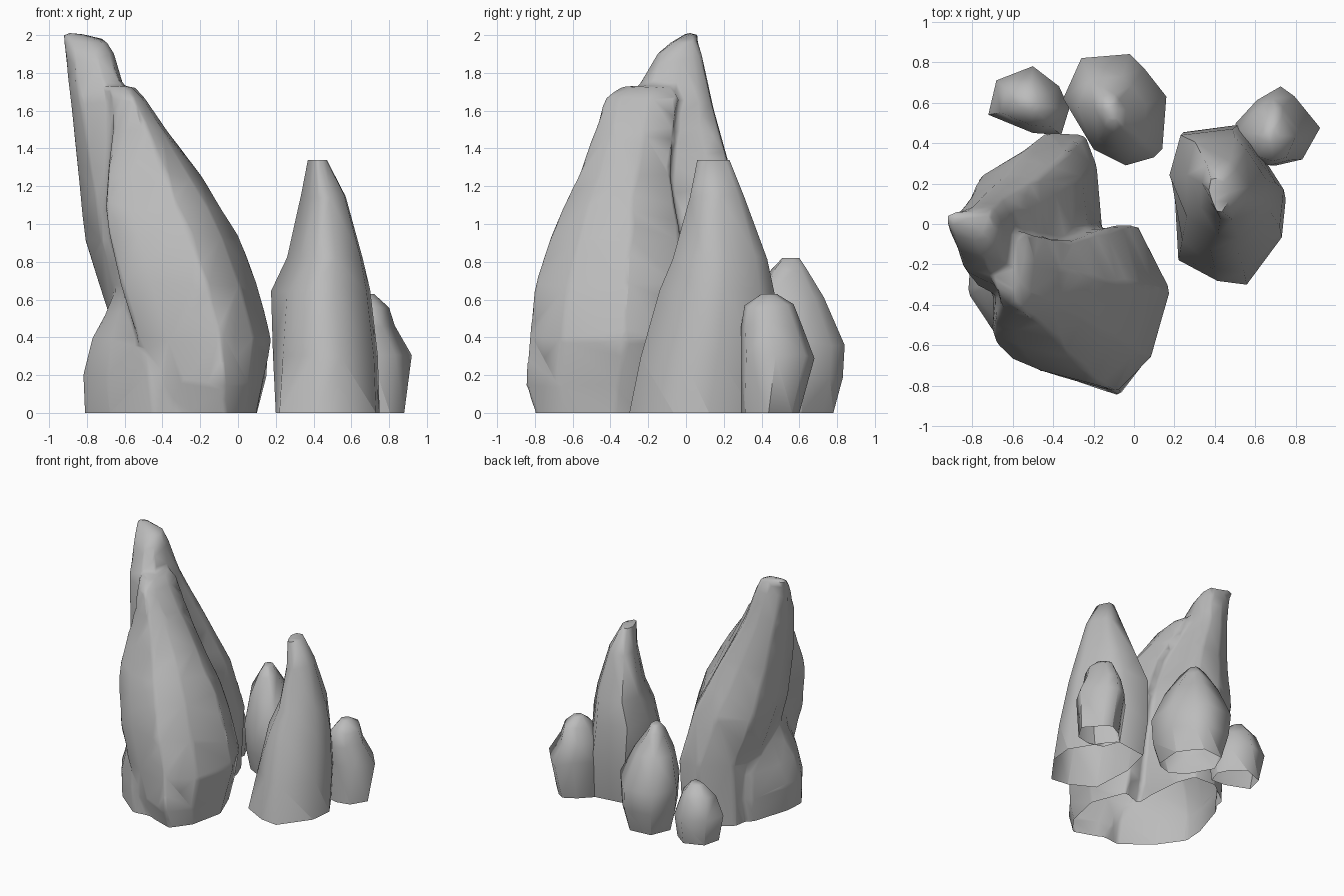
import bpy, bmesh, math, random

random.seed(4)
cube = bpy.data.objects.get("Cube")
if cube:
    bpy.data.objects.remove(cube, do_unlink=True)

stone = bpy.data.materials.new("grey_stone")
stone.use_nodes = True
GREY = (.5, .5, .5, 1)
stone.diffuse_color = GREY
bsdf = stone.node_tree.nodes["Principled BSDF"]
bsdf.inputs["Base Color"].default_value = GREY
bsdf.inputs["Roughness"].default_value = .9


def normalised(outline):
    """Scale an outline to the unit square."""
    xs, ys = zip(*outline)
    return [((x - min(xs)) / (max(xs) - min(xs)), (y - min(ys)) / (max(ys) - min(ys)))
            for x, y in outline]


def loft(bm, outline, rings, upper=None):
    """Loft through rings of (z, x min, x max, y min, y max); upper is the outline from z .7 up."""
    low, high = normalised(outline), normalised(upper or outline)
    # a buried root below the ground gives a clean edge when it is cut off
    rings = [(-.1, *rings[0][1:])] + rings
    n = len(low)
    loops = []
    for i, (z, x0, x1, y0, y1) in enumerate(rings):
        chip = .015 if 1 < i < len(rings) - 1 else 0
        t = min(1, max(0, z / .7))
        loop = []
        for (u, v), (p, q) in zip(low, high):
            u, v = u + (p - u) * t, v + (q - v) * t
            loop.append(bm.verts.new((x0 + u * (x1 - x0), y0 + v * (y1 - y0),
                                      z + random.uniform(-chip, chip))))
        loops.append(loop)
    faces = [bm.faces.new(loops[0]), bm.faces.new(loops[-1])]
    for a, b in zip(loops, loops[1:]):
        for i in range(n):
            j = (i + 1) % n
            faces.append(bm.faces.new((a[i], a[j], b[j], b[i])))
    faces = bmesh.ops.triangulate(bm, faces=faces, quad_method='SHORT_EDGE')["faces"]
    bmesh.ops.recalc_face_normals(bm, faces=faces)


def rock(name, *parts, fuse=False):
    """Make one rock from lofts, optionally fused into one skin, open underneath."""
    bm = bmesh.new()
    for part in parts:
        loft(bm, *part)
    mesh = bpy.data.meshes.new(name)
    bm.to_mesh(mesh)
    obj = bpy.data.objects.new(name, mesh)
    bpy.context.collection.objects.link(obj)
    if fuse:
        remesh = obj.modifiers.new("fuse", 'REMESH')
        remesh.mode = 'VOXEL'
        remesh.voxel_size = .02
        soften = obj.modifiers.new("soften", 'SMOOTH')
        soften.factor, soften.iterations = .5, 4
        thin = obj.modifiers.new("thin", 'DECIMATE')
        thin.ratio = .03
        fused = bpy.data.meshes.new_from_object(
            obj.evaluated_get(bpy.context.evaluated_depsgraph_get()))
        obj.modifiers.clear()
        bm.clear()
        bm.from_mesh(fused)
        bpy.data.meshes.remove(fused)
    # cut the root off level with the ground
    bmesh.ops.bisect_plane(bm, geom=bm.verts[:] + bm.edges[:] + bm.faces[:],
                           plane_co=(0, 0, 0), plane_no=(0, 0, 1), clear_inner=True)
    bm.to_mesh(mesh)
    bm.free()
    mesh.materials.clear()
    mesh.materials.append(stone)
    bpy.ops.object.select_all(action='DESELECT')
    obj.select_set(True)
    bpy.context.view_layer.objects.active = obj
    bpy.ops.object.shade_smooth_by_angle(angle=math.radians(65))


# Tall leaning peak
peak = ([(-.17, 0), (-.2, .28), (-.27, .43), (-.5, .44), (-.75, .28),
         (-.8, 0), (-.7, -.35), (-.4, -.5), (-.2, -.4)],
        [(0, -.68, -.17, -.5, .42), (.5, -.68, -.16, -.5, .45), (.9, -.81, -.23, -.45, .37),
         (1.3, -.85, -.41, -.4, .23), (1.65, -.885, -.58, -.3, .14),
         (1.9, -.915, -.66, -.15, .085), (1.97, -.925, -.7, -.08, .065), (2.01, -.935, -.85, 0, .06)])

# Broad slab leaning on the front of the peak, its ridge running back into it
slab = ([(.17, -.33), (-.03, 0), (-.43, -.1), (-.68, -.3), (-.69, -.69),
         (-.5, -.76), (-.15, -.84), (.06, -.66)],
        [(0, -.36, .1, -.8, -.1), (.15, -.42, .13, -.85, -.04), (.4, -.53, .18, -.83, 0),
         (.68, -.62, .1, -.8, 0), (.93, -.68, .01, -.72, -.02), (1.08, -.7, -.08, -.66, -.05),
         (1.25, -.69, -.19, -.57, -.08), (1.5, -.66, -.37, -.48, -.06),
         (1.66, -.67, -.49, -.43, -.03), (1.73, -.7, -.55, -.34, -.07)])

# Low boulder at the foot of the peak
boulder = ([(-.81, -.33), (-.8, -.15), (-.71, .18), (-.5, .28), (-.3, -.2),
            (-.3, -.7), (-.48, -.73), (-.69, -.53)],
           [(0, -.81, -.25, -.73, .22), (.2, -.82, -.27, -.73, .25), (.4, -.77, -.35, -.67, .23),
            (.53, -.7, -.4, -.6, .18), (.7, -.63, -.48, -.5, .05)])

rock("main_crag", peak, slab, boulder, fuse=True)

# Separate middle spire, its near corner chamfered away towards the top
rock("middle_spire", (
    [(.24, .46), (.52, .5), (.6, .4), (.75, .15), (.73, -.05),
     (.55, -.3), (.4, -.28), (.2, -.17), (.18, .2)],
    [(0, .2, .75, -.3, .45), (.3, .185, .74, -.24, .49), (.64, .175, .7, -.14, .47),
     (.82, .26, .66, -.07, .43), (1.15, .335, .57, .02, .31), (1.34, .37, .47, .06, .23)],
    [(.24, .46), (.52, .5), (.6, .4), (.75, .15), (.73, -.05),
     (.55, -.3), (.4, -.28), (.28, -.06), (.18, .2)]))

# Small stones around the back
rock("side_stone", (
    [(.49, .5), (.6, .62), (.72, .69), (.79, .64), (.92, .48), (.83, .32), (.7, .29), (.55, .33)],
    [(0, .52, .88, .29, .6), (.3, .5, .92, .29, .68), (.45, .52, .83, .29, .62),
     (.56, .58, .8, .31, .57), (.63, .64, .72, .4, .48)]))

rock("back_stone", (
    [(-.35, .62), (-.26, .82), (-.02, .84), (.05, .77), (.16, .63),
     (.14, .37), (.1, .33), (-.04, .29), (-.2, .37)],
    [(0, -.28, .1, .34, .78), (.18, -.33, .15, .3, .83), (.37, -.35, .16, .29, .84),
     (.6, -.28, .06, .36, .73), (.76, -.19, -.04, .45, .64), (.82, -.15, -.08, .51, .6)]))

rock("low_back_stone", (
    [(-.72, .54), (-.68, .71), (-.5, .78), (-.37, .68), (-.32, .57), (-.36, .44), (-.5, .45)],
    [(0, -.68, -.34, .46, .74), (.2, -.72, -.32, .44, .78),
     (.36, -.66, -.38, .48, .72), (.45, -.57, -.46, .55, .65)]))
